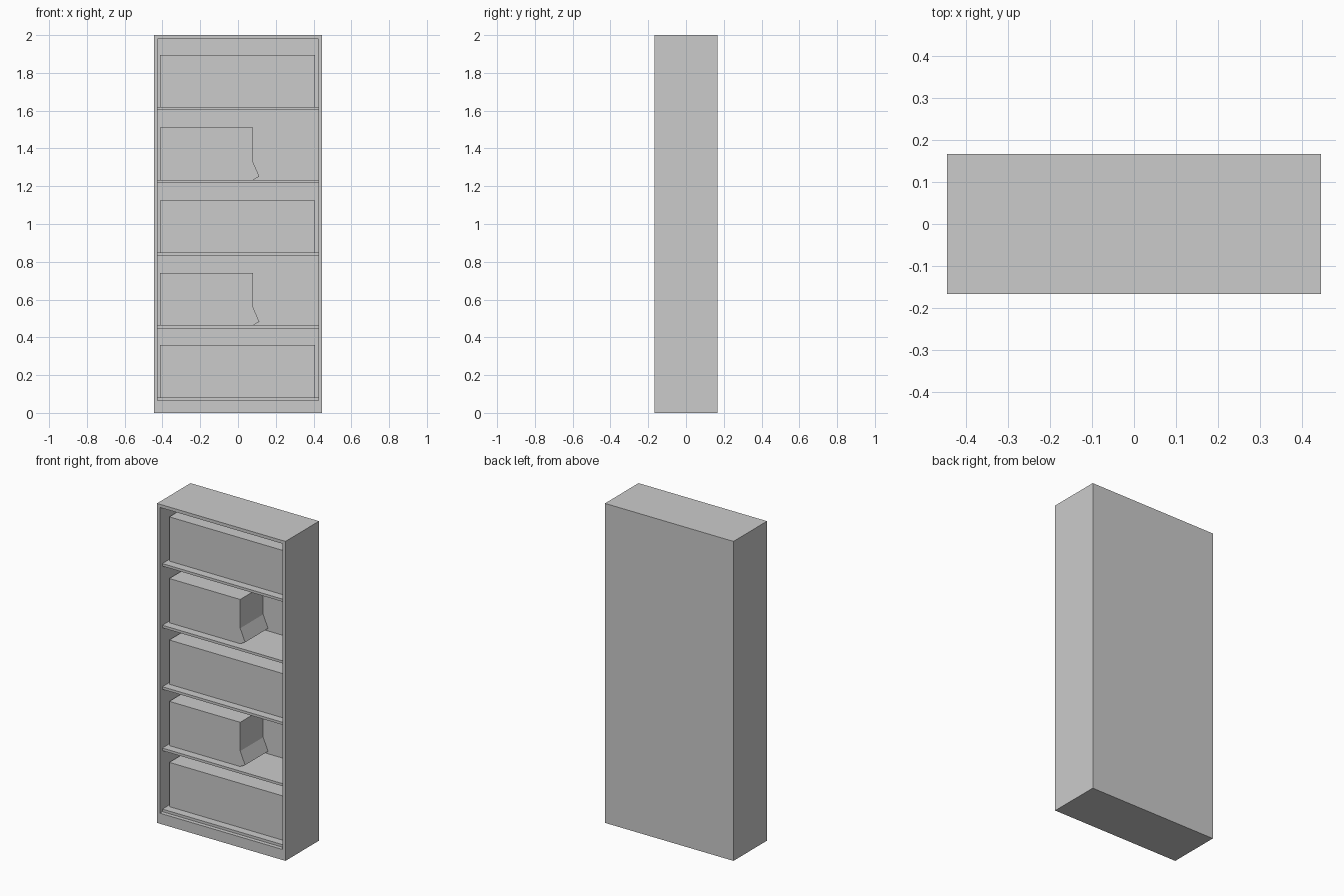
import bpy, bmesh

if "Cube" in bpy.data.objects:
    bpy.data.objects.remove(bpy.data.objects["Cube"])

W, D, H = 0.445, 0.166, 2.0      # half width, half depth, height
IN_X, IN_Z0, IN_Z1 = 0.425, 0.066, 1.98
BACK_Y = 0.14                    # inner face of the back panel


def finish(bm, name):
    bmesh.ops.recalc_face_normals(bm, faces=bm.faces[:])
    mesh = bpy.data.meshes.new(name)
    bm.to_mesh(mesh)
    bm.free()
    obj = bpy.data.objects.new(name, mesh)
    bpy.context.collection.objects.link(obj)
    return obj


def prism(name, profile, y0, y1):
    """Extrude an (x, z) profile from y0 to y1."""
    bm = bmesh.new()
    face = bm.faces.new([bm.verts.new((x, y0, z)) for x, z in profile])
    ext = bmesh.ops.extrude_face_region(bm, geom=[face], use_keep_orig=True)
    verts = [g for g in ext["geom"] if isinstance(g, bmesh.types.BMVert)]
    bmesh.ops.translate(bm, verts=verts, vec=(0, y1 - y0, 0))
    return finish(bm, name)


def rect(x0, x1, z0, z1):
    return [(x0, z0), (x1, z0), (x1, z1), (x0, z1)]


# Case: one shell, rings run from the outer back, round the front rim, to the inner back
bm = bmesh.new()
outer, inner = rect(-W, W, 0, H), rect(-IN_X, IN_X, IN_Z0, IN_Z1)
rings = [[bm.verts.new((x, y, z)) for x, z in prof]
         for prof, y in ((outer, D), (outer, -D), (inner, -D), (inner, BACK_Y))]
for a, b in zip(rings, rings[1:]):
    for i in range(4):
        j = (i + 1) % 4
        bm.faces.new((a[i], a[j], b[j], b[i]))
bm.faces.new(rings[0])
bm.faces.new(rings[-1])
finish(bm, "bookcase_case")

# Shelves, each carrying a row of books
BOOK_H = 0.277
for n, top in enumerate((0.082, 0.464, 0.848, 1.233, 1.619), 1):
    prism(f"shelf_{n}", rect(-IN_X, IN_X, top - 0.016, top), -D + 0.025, BACK_Y)
    if n % 2:    # full row
        books = rect(-0.412, 0.408, top, top + BOOK_H)
    else:        # part row with a leaning end
        books = [(-0.412, top), (0.079, top), (0.113, top + 0.018),
                 (0.079, top + 0.097), (0.079, top + BOOK_H), (-0.412, top + BOOK_H)]
    prism(f"book_row_{n}", books, -0.091, 0.136)
